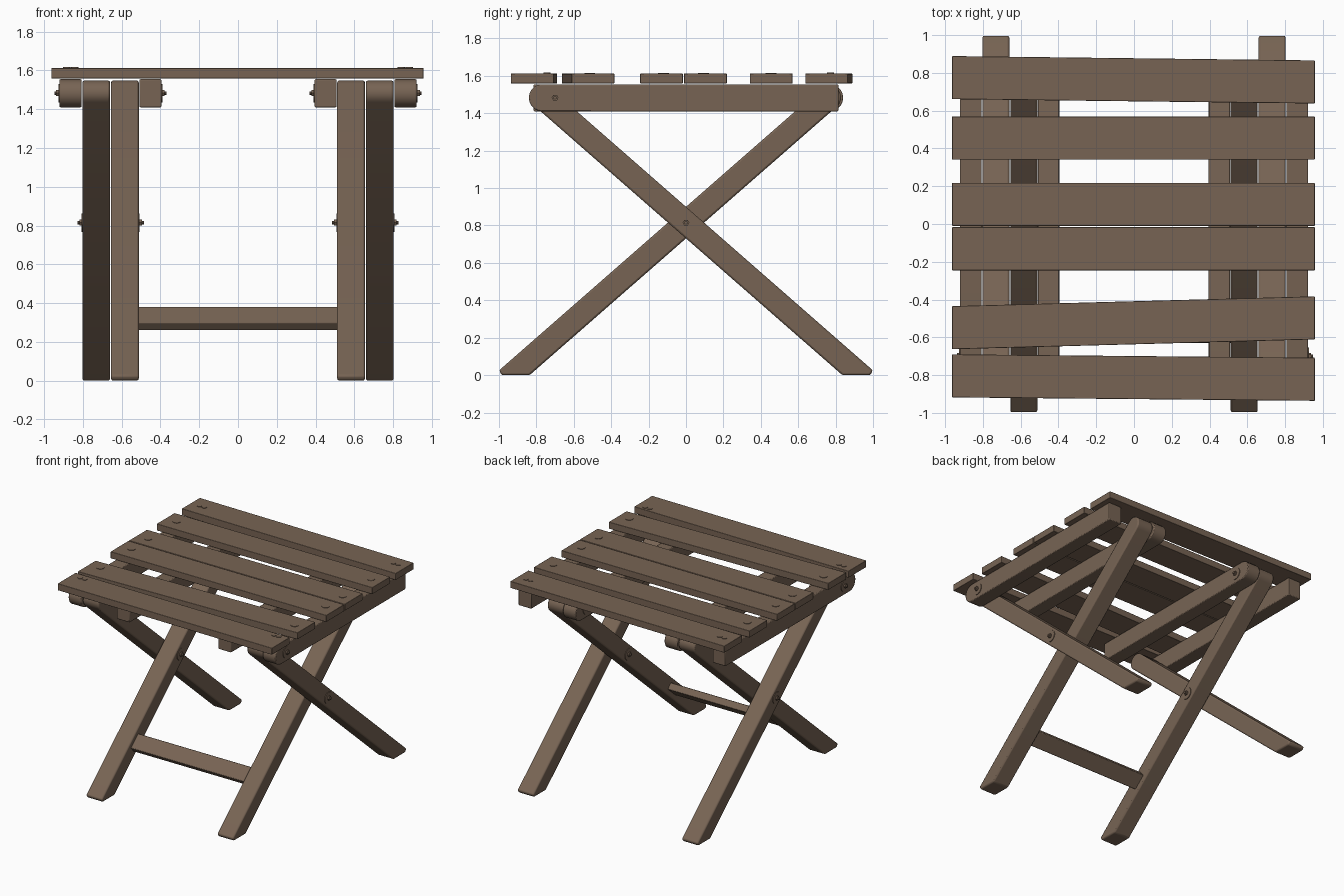
import bpy, bmesh, math
from mathutils import Matrix

if "Cube" in bpy.data.objects:
    bpy.data.objects.remove(bpy.data.objects["Cube"])

wood = bpy.data.materials.new("brown_wood")
wood.diffuse_color = (0.185, 0.127, 0.088, 1)
wood.use_nodes = True
wood.node_tree.nodes["Principled BSDF"].inputs["Base Color"].default_value = wood.diffuse_color


def finish(name, bm, bevel=0.0):
    bmesh.ops.recalc_face_normals(bm, faces=bm.faces)
    me = bpy.data.meshes.new(name)
    bm.to_mesh(me)
    bm.free()
    me.materials.append(wood)
    ob = bpy.data.objects.new(name, me)
    bpy.context.collection.objects.link(ob)
    bpy.context.view_layer.objects.active = ob
    ob.select_set(True)
    bpy.ops.object.shade_smooth_by_angle(angle=math.radians(35))
    ob.select_set(False)
    if bevel:
        mod = ob.modifiers.new("soft_edges", 'BEVEL')
        mod.width = bevel
        mod.segments = 2
        mod.limit_method = 'ANGLE'
        mod.angle_limit = math.radians(35)
    return ob


def prism(name, outline, axis, lo, hi, bevel):
    """Extrude a 2D outline: (y, z) along x, or (x, y) along z."""
    bm = bmesh.new()
    place = (lambda p: (lo, p[0], p[1])) if axis == 'x' else (lambda p: (p[0], p[1], lo))
    face = bm.faces.new([bm.verts.new(place(p)) for p in outline])
    geom = bmesh.ops.extrude_face_region(bm, geom=[face])['geom']
    shift = (hi - lo, 0, 0) if axis == 'x' else (0, 0, hi - lo)
    bmesh.ops.translate(bm, verts=[g for g in geom if isinstance(g, bmesh.types.BMVert)], vec=shift)
    return finish(name, bm, bevel)


def arc(cy, cz, r, start, end, n=10):
    return [(cy + r * math.cos(start + (end - start) * i / n),
             cz + r * math.sin(start + (end - start) * i / n)) for i in range(n + 1)]


def disc(name, x, y, z, r, depth, axis, segs=20):
    bm = bmesh.new()
    rot = Matrix.Rotation(math.pi / 2, 4, 'Y') if axis == 'x' else Matrix()
    bmesh.ops.create_cone(bm, cap_ends=True, segments=segs, radius1=r, radius2=r,
                          depth=depth, matrix=Matrix.Translation((x, y, z)) @ rot)
    return finish(name, bm)


# Crossed leg and rail outlines, drawn with the rounded end towards +y
SLOPE, PIVOT_Z = 0.875, 0.815
tilt = math.atan(SLOPE)
R = 0.064
end_y = 0.765
leg = [(-0.985, 0.0), (-0.836, 0.0)]
leg += arc(end_y, PIVOT_Z + SLOPE * end_y, R, tilt - math.pi / 2, tilt + math.pi / 2)
leg += [(-1.0, 0.025)]
rail = [(-0.815, 1.555), (-0.815, 1.41)]
rail += arc(0.768, 1.4825, 0.0725, -math.pi / 2, math.pi / 2)


def flip(outline):
    return [(-y, z) for y, z in outline]


def bolt(name, x, y, z, out):
    disc(name + "_washer", x + out * 0.002, y, z, 0.047, 0.006, 'x', 24)
    disc(name + "_nut", x + out * 0.008, y, z, 0.018, 0.016, 'x', 6)
    disc(name + "_tip", x + out * 0.013, y, z, 0.009, 0.026, 'x', 10)


for s, side in ((-1, "left"), (1, "right")):
    def span(a, b):
        return sorted((s * a, s * b))
    prism(side + "_inner_leg", leg, 'x', *span(0.512, 0.655), 0.01)
    prism(side + "_outer_leg", flip(leg), 'x', *span(0.66, 0.803), 0.01)
    prism(side + "_inner_rail", rail, 'x', *span(0.395, 0.509), 0.006)
    prism(side + "_outer_rail", flip(rail), 'x', *span(0.807, 0.922), 0.006)
    # Pivot bolts at the crossing and on the rails
    bolt(side + "_cross_bolt_outer", s * 0.803, 0, PIVOT_Z, s)
    bolt(side + "_cross_bolt_inner", s * 0.512, 0, PIVOT_Z, -s)
    bolt(side + "_rail_bolt_outer", s * 0.922, -0.70, 1.483, s)
    bolt(side + "_rail_bolt_inner", s * 0.395, 0.70, 1.483, -s)

# Stretcher lying along the slope of the inner legs
bm = bmesh.new()
bmesh.ops.create_cube(bm, size=1, matrix=Matrix.Translation((0, -0.566, 0.32))
                      @ Matrix.Rotation(tilt, 4, 'X') @ Matrix.Diagonal((1.03, 0.125, 0.055, 1)))
finish("stretcher", bm, 0.005)

# Seat slats: centre y at the left and right ends, some set slightly askew
SLATS = [(0.775, 0.752), (0.455, 0.455), (0.104, 0.104),
         (-0.131, -0.131), (-0.549, -0.497), (-0.804, -0.822)]
X0, X1, HALF, TOP = -0.963, 0.957, 0.114, 1.613
for i, (yl, yr) in enumerate(SLATS):
    outline = [(X0, yl - HALF), (X1, yr - HALF), (X1, yr + HALF), (X0, yl + HALF)]
    prism(f"slat_{i + 1}", outline, 'z', 1.559, TOP, 0.003)

# Screw heads: pairs on the end slats, single ones between
for s in (-1, 1):
    for y in (0.455, 0.094, -0.12, -0.515):
        disc("screw_head", s * 0.865, y, TOP, 0.029, 0.007, 'z')
    for y in (0.773, -0.744):
        for x in (0.842, 0.884):
            disc("small_screw_head", s * x, y, TOP, 0.019, 0.008, 'z', 16)
